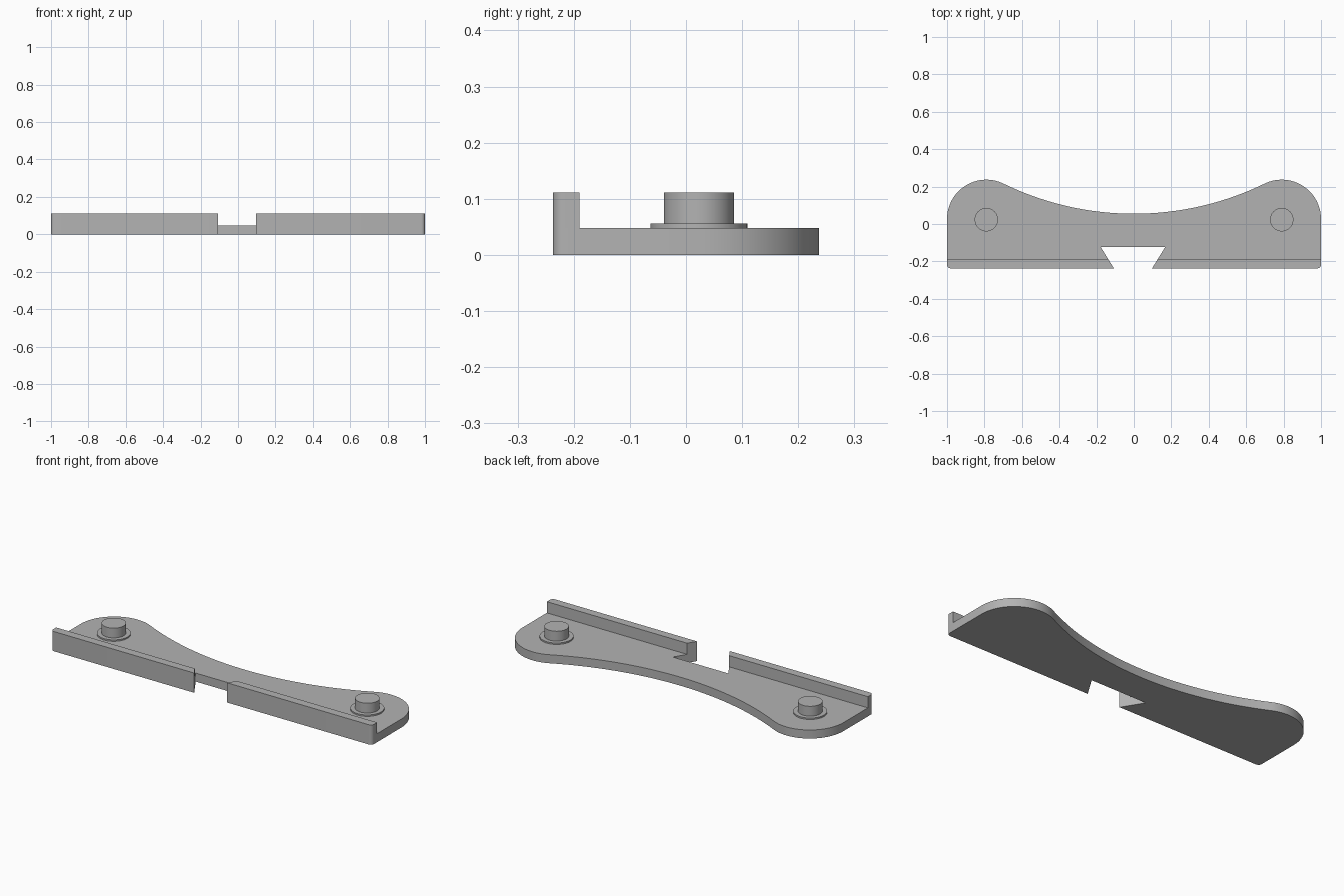
import bpy
import bmesh
from math import asin, cos, hypot, pi, sin

if "Cube" in bpy.data.objects:
    bpy.data.objects.remove(bpy.data.objects["Cube"], do_unlink=True)

# Main dimensions
FRONT, RIM_BACK = -0.237, -0.19
PLATE_TOP, WASHER_TOP, RIM_TOP = 0.048, 0.056, 0.111
LOBE_X, LOBE_Y, LOBE_R = 0.79, 0.027, 0.21
WAIST_Y = 0.055
CORNER = 0.02
NOTCH_X, NOTCH_Y = -0.005, -0.122
NOTCH_FRONT, NOTCH_BACK = 0.102, 0.173

grey = bpy.data.materials.new("plain grey")
grey.use_nodes = True
grey.diffuse_color = (0.45, 0.45, 0.45, 1)
grey.node_tree.nodes["Principled BSDF"].inputs["Base Color"].default_value = grey.diffuse_color


def arc(cx, cy, r, start, end, steps):
    return [(cx + r * cos(start + (end - start) * i / steps),
             cy + r * sin(start + (end - start) * i / steps)) for i in range(steps + 1)]


def mirrored(points):
    return [(-x, y) for x, y in reversed(points)]


def prism(name, outline, bottom, top):
    """Extrude a flat outline between two heights."""
    bm = bmesh.new()
    face = bm.faces.new([bm.verts.new((x, y, bottom)) for x, y in outline])
    result = bmesh.ops.extrude_face_region(bm, geom=[face], use_keep_orig=True)
    moved = [v for v in result["geom"] if isinstance(v, bmesh.types.BMVert)]
    bmesh.ops.translate(bm, verts=moved, vec=(0, 0, top - bottom))
    bmesh.ops.recalc_face_normals(bm, faces=bm.faces)
    mesh = bpy.data.meshes.new(name)
    bm.to_mesh(mesh)
    bm.free()
    mesh.materials.append(grey)
    obj = bpy.data.objects.new(name, mesh)
    bpy.context.collection.objects.link(obj)
    bpy.ops.object.select_all(action="DESELECT")
    obj.select_set(True)
    bpy.context.view_layer.objects.active = obj
    bpy.ops.object.shade_smooth_by_angle(angle=pi / 6)
    return obj


# Base plate: two round lobes joined by a tangent concave waist
drop = LOBE_Y - WAIST_Y
waist_r = (LOBE_X ** 2 + drop ** 2 - LOBE_R ** 2) / (2 * (LOBE_R + drop))
sweep = asin(LOBE_X / (waist_r + LOBE_R))
corner = arc(1 - CORNER, FRONT + CORNER, CORNER, -pi / 2, 0, 6)
lobe = arc(LOBE_X, LOBE_Y, LOBE_R, 0, pi / 2 + sweep, 32)
waist = arc(0, WAIST_Y + waist_r, waist_r, -pi / 2 + sweep, -pi / 2 - sweep, 48)[1:-1]
notch = [(NOTCH_X - NOTCH_FRONT, FRONT), (NOTCH_X - NOTCH_BACK, NOTCH_Y),
         (NOTCH_X + NOTCH_BACK, NOTCH_Y), (NOTCH_X + NOTCH_FRONT, FRONT)]
prism("base_plate", corner + lobe + waist + mirrored(lobe) + mirrored(corner) + notch,
      0, PLATE_TOP)

# Front rim in two halves, their inner ends following the dovetail notch
slope = (NOTCH_BACK - NOTCH_FRONT) / (NOTCH_Y - FRONT)
inner_back = NOTCH_FRONT + slope * (RIM_BACK - FRONT)
for name, side in (("left_rim", 1), ("right_rim", -1)):
    outer = [(side * x, y) for x, y in corner + [(1, RIM_BACK)]]
    inner = [(NOTCH_X + side * inner_back, RIM_BACK), (NOTCH_X + side * NOTCH_FRONT, FRONT)]
    prism(name, outer + inner, PLATE_TOP, RIM_TOP)

# Round pegs standing on thin washers
for name, side in (("left", 1), ("right", -1)):
    for part, r, low, high in (("washer", 0.0865, PLATE_TOP, WASHER_TOP),
                               ("peg", 0.0625, WASHER_TOP, RIM_TOP)):
        circle = arc(side * LOBE_X, 0.023, r, 0, 2 * pi, 48)[:-1]
        prism(f"{name}_{part}", circle, low, high)
